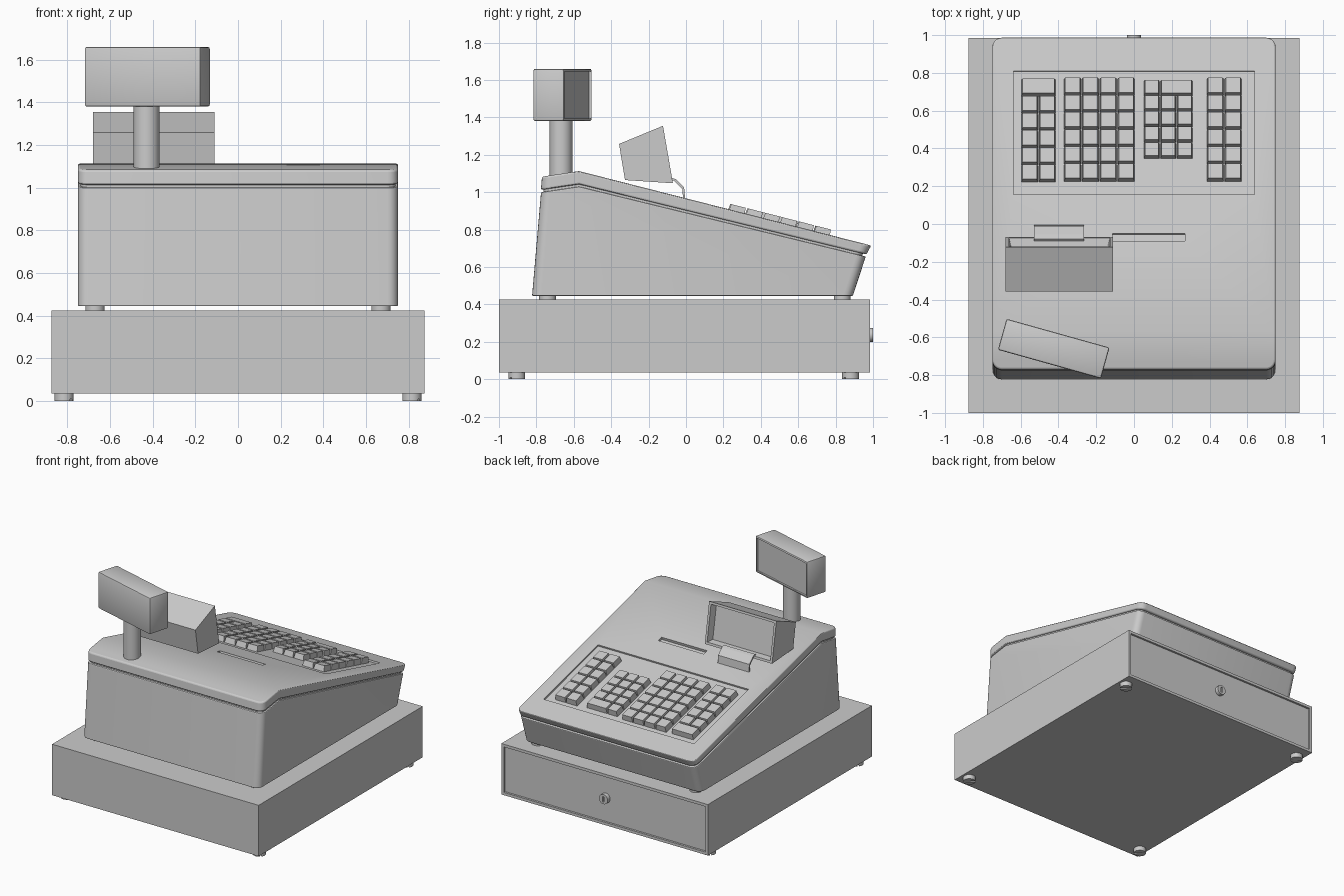
import bpy, bmesh, math
from mathutils import Matrix, Vector

if "Cube" in bpy.data.objects:
    bpy.data.objects.remove(bpy.data.objects["Cube"])

TILT = math.atan(0.255)                      # slope of the keyboard deck
SLOPE = Matrix.Translation((0, 0, 0.967)) @ Matrix.Rotation(-TILT, 4, 'X')
COS = math.cos(TILT)


def finish(name, bm, smooth=True):
    bmesh.ops.recalc_face_normals(bm, faces=bm.faces)
    me = bpy.data.meshes.new(name)
    bm.to_mesh(me)
    bm.free()
    ob = bpy.data.objects.new(name, me)
    bpy.context.collection.objects.link(ob)
    activate(ob)
    if smooth:
        bpy.ops.object.shade_smooth_by_angle(angle=math.radians(30))
    return ob


def activate(ob):
    bpy.ops.object.select_all(action='DESELECT')
    bpy.context.view_layer.objects.active = ob
    ob.select_set(True)


def box_bm(size, matrix):
    bm = bmesh.new()
    bmesh.ops.create_cube(bm, size=1, matrix=matrix @ Matrix.Diagonal((*size, 1)))
    return bm


def cylinder(name, loc, r, depth, rot=Matrix.Identity(4), seg=32):
    bm = bmesh.new()
    bmesh.ops.create_cone(bm, cap_ends=True, segments=seg, radius1=r, radius2=r,
                          depth=depth, matrix=Matrix.Translation(loc) @ rot)
    return finish(name, bm)


def extrude_profile(pts, x0, x1):
    bm = bmesh.new()
    face = bm.faces.new([bm.verts.new((x0, y, z)) for y, z in pts])
    ext = bmesh.ops.extrude_face_region(bm, geom=[face])
    verts = [g for g in ext['geom'] if isinstance(g, bmesh.types.BMVert)]
    bmesh.ops.translate(bm, verts=verts, vec=(x1 - x0, 0, 0))
    bmesh.ops.recalc_face_normals(bm, faces=bm.faces)
    return bm


def round_corners(bm, segs, radius):
    # segs: (y, z) pairs naming the profile edges that form vertical corners
    def is_corner(e):
        a, b = [Vector(v.co.yz) for v in e.verts]
        return any(min((a - Vector(p)).length + (b - Vector(q)).length,
                       (a - Vector(q)).length + (b - Vector(p)).length) < 1e-4
                   for p, q in segs)
    edges = [e for e in bm.edges if is_corner(e)]
    bmesh.ops.bevel(bm, geom=edges, offset=radius, segments=5, profile=0.5, affect='EDGES')


def recess(bm, direction, border, depth, taper=0.0):
    bm.normal_update()
    f = max(bm.faces, key=lambda f: f.normal.dot(Vector(direction)))
    n = f.normal.copy()
    bmesh.ops.inset_region(bm, faces=[f], thickness=border)
    bmesh.ops.inset_region(bm, faces=[f], thickness=max(taper, 0.0005))
    bmesh.ops.translate(bm, verts=f.verts[:], vec=-n * depth)


def apply_all(ob):
    activate(ob)
    for m in list(ob.modifiers):
        bpy.ops.object.modifier_apply(modifier=m.name)


def add_bevel(ob, width, segments=3):
    m = ob.modifiers.new('bevel', 'BEVEL')
    m.width, m.segments = width, segments
    m.limit_method, m.angle_limit = 'ANGLE', math.radians(45)
    apply_all(ob)
    bpy.ops.object.shade_smooth_by_angle(angle=math.radians(30))


def cut(ob, size, matrix):
    cutter = finish('cutter', box_bm(size, matrix), False)
    cutter.hide_render = True
    m = ob.modifiers.new('cut', 'BOOLEAN')
    m.object, m.operation, m.solver = cutter, 'DIFFERENCE', 'EXACT'
    apply_all(ob)
    bpy.data.objects.remove(cutter)


# cash drawer with recessed drawer front
bm = box_bm((1.75, 1.985, 0.39), Matrix.Translation((0, -0.0075, 0.23)))
recess(bm, (0, 1, 0), 0.03, 0.015)
finish('cash_drawer', bm, False)

# drawer lock with key slot
T = Matrix.Translation
lock = cylinder('drawer_lock', (0, 0.985, 0.237), 0.037, 0.03, Matrix.Rotation(math.pi / 2, 4, 'X'))
cut(lock, (0.012, 0.02, 0.04), T((0, 1.0, 0.237)))

# feet of the drawer and of the register
for sx in (-1, 1):
    for y in (-0.905, 0.88):
        foot = cylinder('drawer_foot', (sx * 0.815, y, 0.02), 0.045, 0.04)
        cut(foot, (0.012, 0.12, 0.02), T((sx * 0.815, y, 0)) @ Matrix.Rotation(0.8, 4, 'Z'))
    for y in (-0.74, 0.835):
        cylinder('register_foot', (sx * 0.67, y, 0.436), 0.045, 0.024)

# lower body
P = [(-0.823, 0.445), (0.892, 0.445), (0.961, 0.656), (-0.572, 1.03), (-0.775, 1.0)]
bm = extrude_profile(P, -0.75, 0.75)
round_corners(bm, [(P[1], P[2]), (P[4], P[0])], 0.05)
add_bevel(finish('lower_body', bm), 0.006, 2)

# recessed seam between body and cover
bm = extrude_profile([(-0.763, 0.95), (-0.572, 0.99), (0.935, 0.63), (0.95, 0.69),
                      (-0.572, 1.06), (-0.763, 1.03)], -0.738, 0.738)
round_corners(bm, [((0.935, 0.63), (0.95, 0.69)), ((-0.763, 1.03), (-0.763, 0.95))], 0.045)
finish('body_seam', bm)

# top cover with keyboard recess and receipt slot
P = [(-0.776, 1.012), (-0.572, 1.042), (0.965, 0.667), (0.99, 0.715), (-0.572, 1.113), (-0.77, 1.083)]
bm = extrude_profile(P, -0.75, 0.75)
round_corners(bm, [(P[2], P[3]), (P[5], P[0])], 0.05)
cover = finish('top_cover', bm)
add_bevel(cover, 0.01)
cut(cover, (1.275, 0.655 / COS, 0.024), SLOPE @ T((0, 0.4825 / COS, 0)))
cut(cover, (0.385, 0.04 / COS, 0.04), SLOPE @ T((0.0775, -0.07 / COS, 0)))
activate(cover)
bpy.ops.object.shade_smooth_by_angle(angle=math.radians(30))


# keyboard: groups of tapered keys, some spanning two columns
def add_key(bm, x0, x1, y0, y1):
    y0, y1 = (y0 - 0.005) / COS, (y1 - 0.005) / COS
    rings = []
    for inset, h in ((0, -0.014), (0.006, 0.03)):
        rings.append([bm.verts.new(SLOPE @ Vector((x, y, h))) for x, y in (
            (x0 + inset, y0 + inset), (x1 - inset, y0 + inset),
            (x1 - inset, y1 - inset / 2), (x0 + inset, y1 - inset / 2))])
    low, top = rings
    bm.faces.new(low[::-1])
    bm.faces.new(top)
    for i in range(4):
        j = (i + 1) % 4
        bm.faces.new((low[i], low[j], top[j], top[i]))


def key_group(name, left, dx, cols, top, dy, rows, wide_from=None):
    bm = bmesh.new()
    for r in range(rows):
        for c in range(cols):
            span = 1
            if r == 0 and wide_from is not None:
                if c > wide_from:
                    continue
                span = 2 if c == wide_from else 1
            x = left + c * dx
            y = top - r * dy
            add_key(bm, x, x + span * dx - 0.005, y - dy + 0.005, y)
    finish(name, bm, False)


key_group('keys_left', -0.597, 0.0935, 2, 0.77, 0.091, 6, wide_from=0)
key_group('keys_department', -0.37, 0.0945, 4, 0.775, 0.091, 6)
key_group('keys_number', 0.052, 0.0875, 3, 0.763, 0.0825, 5, wide_from=1)
key_group('keys_right', 0.386, 0.094, 2, 0.775, 0.091, 6)

# operator display with recessed screen
bm = extrude_profile([(-0.358, 1.258), (-0.326, 1.065), (-0.07, 1.048), (-0.123, 1.355)], -0.68, -0.11)
recess(bm, (0, 1, 0.17), 0.025, 0.05, 0.018)
finish('operator_display', bm, False)

# bent bracket holding the operator display
front = [(-0.08, 1.078), (-0.055, 1.07), (-0.01, 1.026), (-0.004, 0.955)]
back = [(y - 0.01, z - 0.008) for y, z in reversed(front)]
finish('display_bracket', extrude_profile(front + back, -0.53, -0.265), False)

# customer display on its pole
cylinder('display_pole', (-0.428, -0.668, 1.235), 0.061, 0.31)
bm = box_bm((0.566, 0.17, 0.28), T((-0.425, -0.66, 1.52)) @ Matrix.Rotation(math.radians(-15.6), 4, 'Z'))
bmesh.ops.bevel(bm, geom=bm.edges[:], offset=0.01, segments=2, profile=0.5, affect='EDGES')
bm.faces.ensure_lookup_table()
recess(bm, (0.269, 0.963, 0), 0.006, 0.012)
finish('customer_display', bm)
